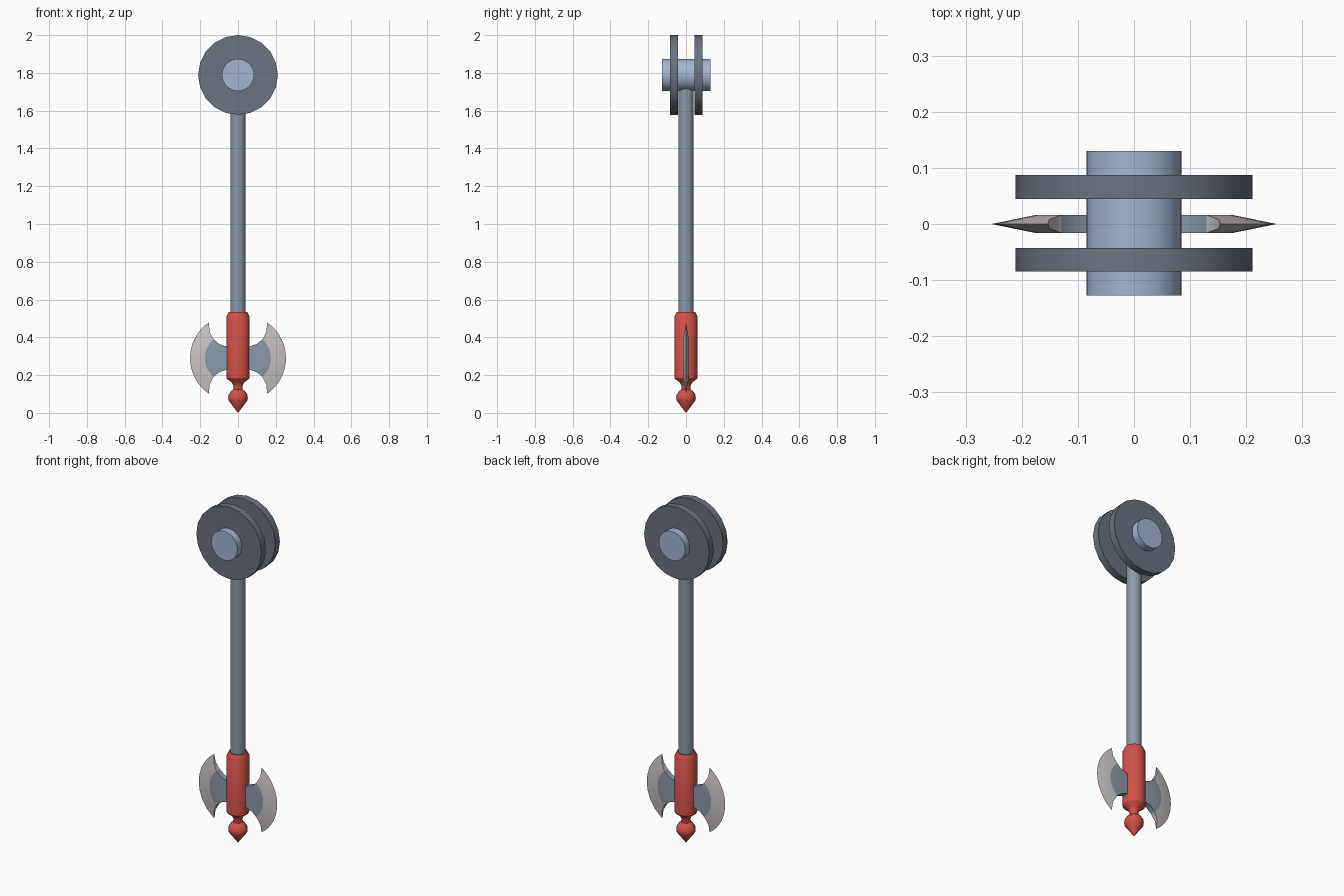
import bpy, bmesh, math

if "Cube" in bpy.data.objects:
    bpy.data.objects.remove(bpy.data.objects["Cube"])


def mat(name, rgb):
    m = bpy.data.materials.new(name)
    m.diffuse_color = (*rgb, 1)
    m.use_nodes = True
    m.node_tree.nodes["Principled BSDF"].inputs["Base Color"].default_value = m.diffuse_color
    return m


DARK = mat("dark_steel", (0.145, 0.172, 0.215))
PALE = mat("pale_blue_steel", (0.37, 0.47, 0.64))
STEEL = mat("grey_steel", (0.26, 0.32, 0.40))
RED = mat("red", (0.66, 0.085, 0.065))
BLADE = mat("bright_blade", (0.60, 0.54, 0.56))


def finish(bm, name, mats, angle=30):
    bmesh.ops.remove_doubles(bm, verts=bm.verts, dist=1e-5)
    bmesh.ops.recalc_face_normals(bm, faces=bm.faces)
    me = bpy.data.meshes.new(name)
    bm.to_mesh(me)
    bm.free()
    for m in mats:
        me.materials.append(m)
    ob = bpy.data.objects.new(name, me)
    bpy.context.collection.objects.link(ob)
    bpy.ops.object.select_all(action='DESELECT')
    ob.select_set(True)
    bpy.context.view_layer.objects.active = ob
    bpy.ops.object.shade_smooth_by_angle(angle=math.radians(angle))
    return ob


def lathe(name, profile, material, sides):
    """Revolve (radius, height) points around z."""
    bm = bmesh.new()
    rings = [[bm.verts.new((r * math.cos(2 * math.pi * i / sides),
                            r * math.sin(2 * math.pi * i / sides), z))
              for i in range(sides)] for r, z in profile]
    for a, b in zip(rings, rings[1:]):
        for i in range(sides):
            j = (i + 1) % sides
            bm.faces.new((a[i], a[j], b[j], b[i]))
    bm.faces.new(rings[0])
    bm.faces.new(rings[-1])
    return finish(bm, name, [material])


def disc(name, radius, y0, y1, z, material, sides):
    ob = lathe(name, [(radius, -y1), (radius, -y0)], material, sides)
    ob.rotation_euler = (math.pi / 2, 0, 0)
    ob.location.z = z
    return ob


# pommel: two wheels on a thick axle
HUB_Z = 1.789
disc("rear_wheel", 0.211, 0.045, 0.087, HUB_Z, DARK, 20)
disc("front_wheel", 0.211, -0.085, -0.043, HUB_Z, DARK, 20)
disc("axle", 0.085, -0.127, 0.130, HUB_Z, PALE, 32)

# shaft
lathe("shaft", [(0.04, 0.45), (0.04, 1.76)], STEEL, 24)

# red socket with its pointed finial
lathe("socket", [(0.0005, 0.0), (0.05, 0.066), (0.052, 0.08), (0.049, 0.097),
                 (0.038, 0.114), (0.025, 0.124), (0.025, 0.145),
                 (0.034, 0.162), (0.058, 0.18), (0.061, 0.185),
                 (0.061, 0.51), (0.049, 0.535), (0.035, 0.535)], RED, 24)

# axe head: arc rows running from the socket out to the cutting edge
# (end x, end half height, middle x, half thickness)
def edge(deg):
    a = math.radians(deg)
    return 0.045 + 0.11 * math.cos(a), 0.17 + 0.11 * math.sin(a)


ROWS = [(0.03, 0.062, 0.031, 0.016)]
for deg, mid, thick in ((-82, 0.066, 0.016), (-60, 0.125, 0.016),
                        (-40, 0.175, 0.016), (-15, 0.215, 0.008), (10, 0.254, 0.0)):
    ROWS.append((*edge(deg), mid, thick))
STEPS = 16


def row_points(ex, h, mid, thick, side):
    s = mid - ex
    rad = (h * h + s * s) / (2 * s)
    span = math.asin(h / rad)if s < h else math.pi / 2
    for i in range(STEPS + 1):
        a = span * (2 * i / STEPS - 1)
        yield mid - rad + rad * math.cos(a), side * thick, rad * math.sin(a)


bm = bmesh.new()
grid = {s: [[bm.verts.new(p) for p in row_points(*r, s)] for r in ROWS] for s in (-1, 1)}
for k in range(len(ROWS) - 1):
    new = []
    for s in (-1, 1):
        a, b = grid[s][k], grid[s][k + 1]
        for i in range(STEPS):
            new.append(bm.faces.new((a[i], a[i + 1], b[i + 1], b[i])))
    for i in (0, STEPS):
        f, g = grid[-1], grid[1]
        new.append(bm.faces.new((f[k][i], f[k + 1][i], g[k + 1][i], g[k][i])))
    for face in new:
        face.material_index = 1 if k >= 3 else 0
axe = finish(bm, "axe_blades", [STEEL, BLADE], 25)
axe.location.z = 0.29
mod = axe.modifiers.new("mirror", 'MIRROR')
mod.use_mirror_merge = False
